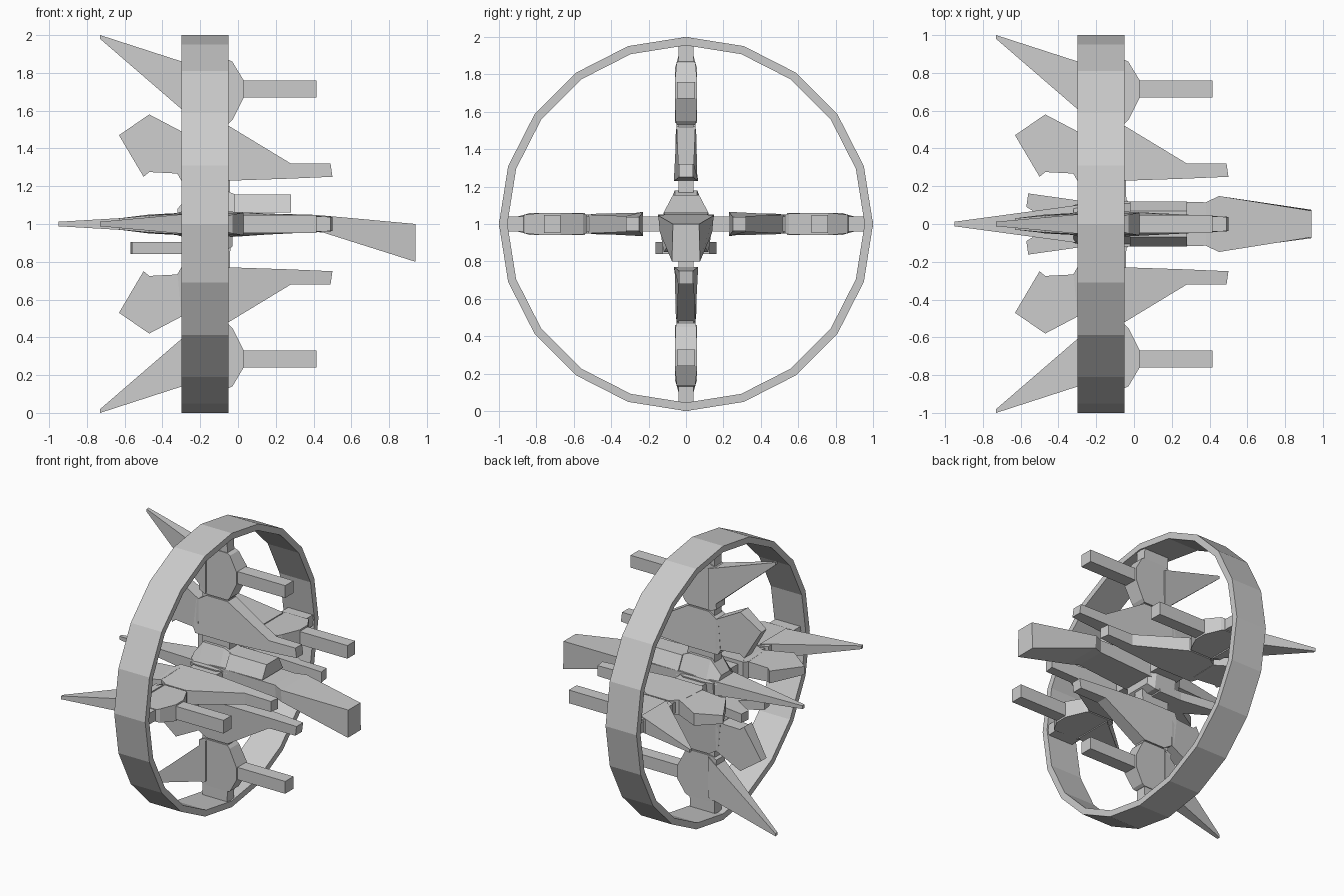
import bpy, bmesh, math
from mathutils import Matrix, Vector

CENTRE = Matrix.Translation((0, 0, 1))


def loft(name, loops, matrix=Matrix(), closed=False):
    """Bridge matching loops of points; cap the ends, or close into a ring."""
    bm = bmesh.new()
    rows = [[bm.verts.new(matrix @ Vector(p)) for p in loop] for loop in loops]
    n = len(rows[0])
    pairs = list(zip(rows, rows[1:]))
    if closed:
        pairs.append((rows[-1], rows[0]))
    else:
        bm.faces.new(rows[0])
        bm.faces.new(rows[-1])
    for a, b in pairs:
        for i in range(n):
            j = (i + 1) % n
            bm.faces.new((a[i], a[j], b[j], b[i]))
    bmesh.ops.recalc_face_normals(bm, faces=bm.faces)
    mesh = bpy.data.meshes.new(name)
    bm.to_mesh(mesh)
    bm.free()
    obj = bpy.data.objects.new(name, mesh)
    bpy.context.collection.objects.link(obj)
    return obj


def plate(name, profile, matrix):
    """Flat part from (x, radius, half thickness) outline points."""
    loft(name, [[(x, s * t, r) for x, r, t in profile] for s in (-1, 1)], matrix)


def hull(name, sections):
    """Body along x from (x, top half width, bottom half width, top z, bottom z)."""
    loft(name, [[(x, -a, t), (x, a, t), (x, b, u), (x, -b, u)]
                for x, a, b, t, u in sections])


# Outer ring with 20 sides
ring = []
for i in range(20):
    a = math.radians(18 * i)
    ring.append([(x, r * math.sin(a), 1 + r * math.cos(a))
                 for x, r in ((-0.3, 1.0), (-0.05, 1.0), (-0.05, 0.955), (-0.3, 0.955))])
loft("outer_ring", ring, closed=True)

# Profiles shared by the four arms
POD = [(-0.28, 0.55, .05), (-0.27, 0.85, .05), (-0.22, 0.87, .045), (-0.05, 0.87, .045),
       (-0.03, 0.86, .05), (0.03, 0.76, .06), (0.03, 0.67, .06),
       (-0.03, 0.55, .055), (-0.05, 0.53, .05), (-0.24, 0.53, .05)]
SPIKE = [(-0.73, 0.98, .012), (-0.73, 1.0, .012), (-0.22, 0.835, .058), (-0.22, 0.54, .058)]
GUN = [(0.0, 0.67, .048), (0.0, 0.76, .048), (0.415, 0.76, .048), (0.415, 0.67, .048)]
WING = [(-0.30, 0.47, .055), (-0.22, 0.52, .05), (-0.05, 0.52, .05), (0.28, 0.32, .042),
        (0.49, 0.32, .038), (0.50, 0.25, .038), (0.27, 0.24, .05), (-0.03, 0.23, .065),
        (-0.30, 0.23, .065), (-0.32, 0.265, .06)]
TAIL = [(-0.28, 0.48, .055), (-0.47, 0.58, .045), (-0.63, 0.47, .03),
        (-0.50, 0.25, .045), (-0.47, 0.275, .05), (-0.28, 0.265, .06)]
STRUT = [(-0.26, 0.1, .04), (-0.26, 0.96, .04), (-0.06, 0.96, .04), (-0.04, 0.1, .04)]

for k in range(4):
    m = CENTRE @ Matrix.Rotation(math.radians(90 * k), 4, 'X')
    for name, profile in (("outer_pod", POD), ("pod_spike", SPIKE), ("pod_gun", GUN),
                          ("inner_wing", WING), ("wing_tail", TAIL), ("arm_strut", STRUT)):
        plate(f"{name}_{k + 1}", profile, m)

# Central body: rear needle, core and drooping nose
hull("central_body", [(-0.95, .012, .012, 1.012, .988), (-0.30, .10, .10, 1.05, .95),
                      (-0.05, .12, .12, 1.06, .93), (0.38, .115, .11, 1.05, .96),
                      (0.45, .148, .14, 1.045, .955), (0.94, .07, .075, 1.0, .80)])
hull("core_block", [(-0.30, .12, .10, 1.04, .88), (-0.24, .15, .12, 1.05, .85),
                    (-0.08, .15, .12, 1.05, .85), (-0.03, .12, .10, 1.04, .88)])

# Cockpit dome and its forward box
hull("cockpit_dome", [(-0.32, .05, .10, 1.08, 1.03), (-0.24, .06, .12, 1.18, 1.03),
                      (-0.07, .06, .12, 1.18, 1.03), (0.0, .06, .12, 1.15, 1.03)])
hull("cockpit_front", [(-0.02, .07, .12, 1.155, 1.06), (0.28, .07, .12, 1.155, 1.06)])

# Lower rear fins, one each side
for s, side in ((1, "left"), (-1, "right")):
    loft(f"lower_fin_{side}", [[(-0.57, s * .09, z), (-0.56, s * .162, z), (-0.30, s * .125, z),
                                (-0.12, s * .125, z), (-0.12, 0, z), (-0.42, 0, z)]
                               for z in (0.84, 0.905)])
